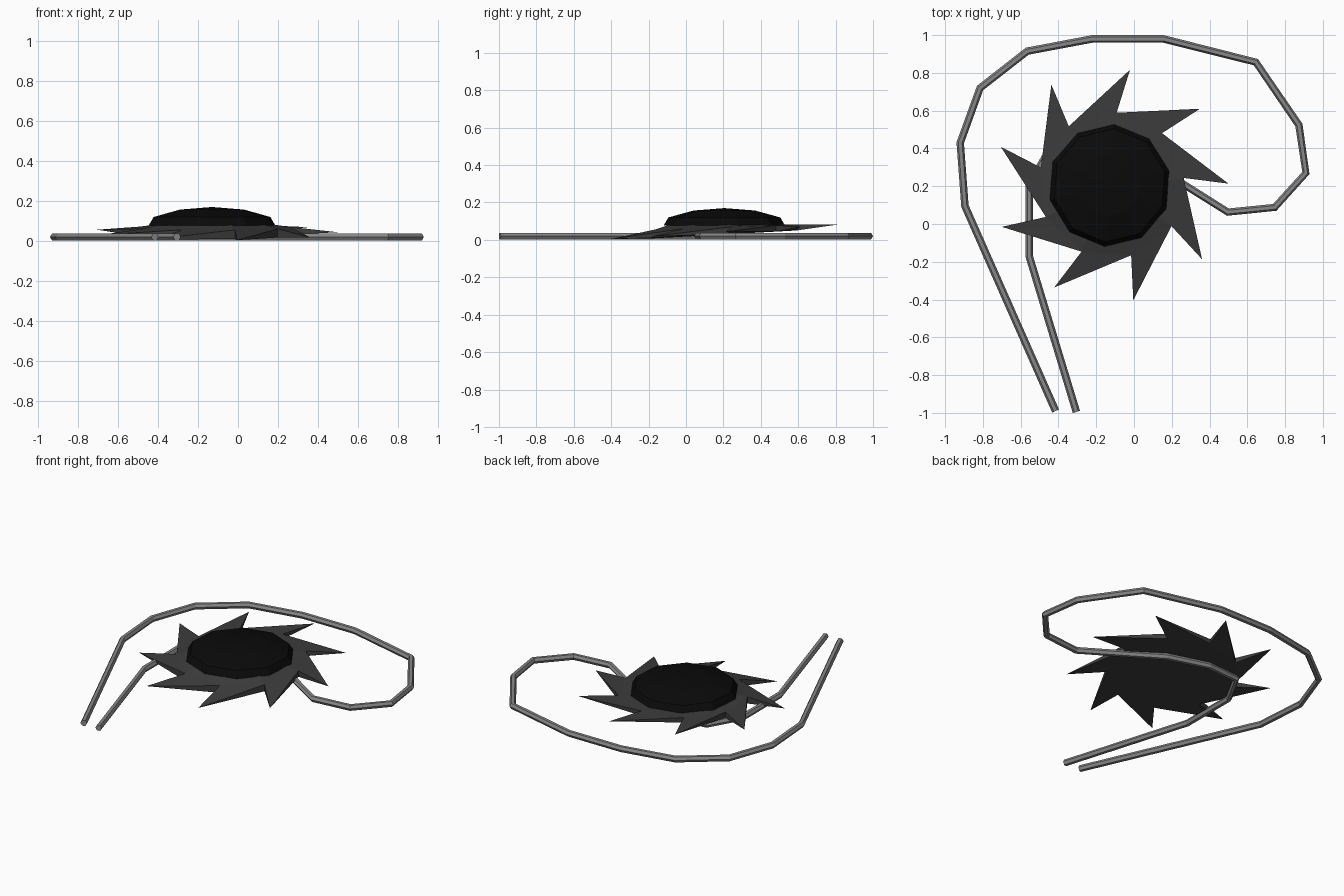
import bpy, bmesh, math

if "Cube" in bpy.data.objects:
    bpy.data.objects.remove(bpy.data.objects["Cube"])


def material(name, v):
    m = bpy.data.materials.new(name)
    m.diffuse_color = (v, v, v, 1)
    m.use_nodes = True
    m.node_tree.nodes["Principled BSDF"].inputs["Base Color"].default_value = m.diffuse_color
    return m


GREY = material("cord grey", 0.25)
DARK = material("petal charcoal", 0.045)
BLACK = material("dome black", 0.003)


def mesh_object(name, bm, mat):
    bmesh.ops.recalc_face_normals(bm, faces=bm.faces)
    me = bpy.data.meshes.new(name)
    bm.to_mesh(me)
    bm.free()
    me.materials.append(mat)
    ob = bpy.data.objects.new(name, me)
    bpy.context.collection.objects.link(ob)
    return ob


def polar(cx, cy, r, deg):
    a = math.radians(deg)
    return cx + r * math.cos(a), cy + r * math.sin(a)


# Cord: six-sided tube lying on the ground and passing under the flower
path = [(-0.415, -0.99), (-0.895, 0.095), (-0.92, 0.43), (-0.815, 0.72),
        (-0.565, 0.915), (-0.22, 0.98), (0.155, 0.98), (0.645, 0.857),
        (0.873, 0.524), (0.91, 0.27), (0.745, 0.088), (0.497, 0.063),
        (0.04, 0.35), (-0.22, 0.428), (-0.438, 0.414), (-0.555, 0.206),
        (-0.555, -0.17), (-0.305, -0.995)]
cu = bpy.data.curves.new("cord", 'CURVE')
cu.dimensions = '3D'
cu.bevel_depth = 0.02
cu.bevel_resolution = 1
cu.use_fill_caps = True
sp = cu.splines.new('POLY')
sp.points.add(len(path) - 1)
for p, (x, y) in zip(sp.points, path):
    p.co = (x, y, 0.02, 1)
sp.use_smooth = False
cu.materials.append(GREY)
cord = bpy.data.objects.new("cord", cu)
bpy.context.collection.objects.link(cord)
bpy.context.view_layer.objects.active = cord
cord.select_set(True)
bpy.ops.object.convert(target='MESH')

# Flower: nine swept pointed petals, leaning up towards the back
CX, CY, N = -0.12, 0.205, 9
bm = bmesh.new()
tips, tops, bots, ring = [], [], [], []
for i in range(N):
    a = 0.8 + i * 360 / N
    x, y = polar(CX, CY, 0.62, a)
    tips.append(bm.verts.new((x, y, 0.004 + 0.064 * (y + 0.41))))
    x, y = polar(CX, CY, 0.385, a + 5)
    tops.append(bm.verts.new((x, y, 0.055 + 0.035 * (y + 0.18))))
    bots.append(bm.verts.new((x, y, 0.008 + 0.055 * (y + 0.18))))
    ring.append(bm.verts.new((*polar(CX, CY, 0.30, a + 5), 0.082)))
for i in range(N):
    j = (i + 1) % N
    bm.faces.new((tips[i], tops[j], tops[i]))
    bm.faces.new((tips[i], bots[i], bots[j]))
    bm.faces.new((tips[i], tops[i], bots[i]))
    bm.faces.new((tips[i], bots[j], tops[j]))
    bm.faces.new((tops[i], tops[j], ring[j], ring[i]))
bm.faces.new(ring)
bm.faces.new(bots)
mesh_object("flower_petals", bm, DARK)

# Dome: low faceted cabochon in the middle
DX, DY, S = -0.13, 0.205, 10
bm = bmesh.new()
rows = []
for r, z in [(0.325, 0.078), (0.30, 0.12), (0.165, 0.157)]:
    rows.append([bm.verts.new((*polar(DX, DY, r, 85.5 + k * 360 / S), z))
                 for k in range(S)])
apex = bm.verts.new((DX, DY, 0.17))
for k in range(S):
    n = (k + 1) % S
    for lo, hi in zip(rows, rows[1:]):
        bm.faces.new((lo[k], lo[n], hi[n], hi[k]))
    bm.faces.new((rows[-1][k], rows[-1][n], apex))
bm.faces.new(rows[0])
mesh_object("center_dome", bm, BLACK)
